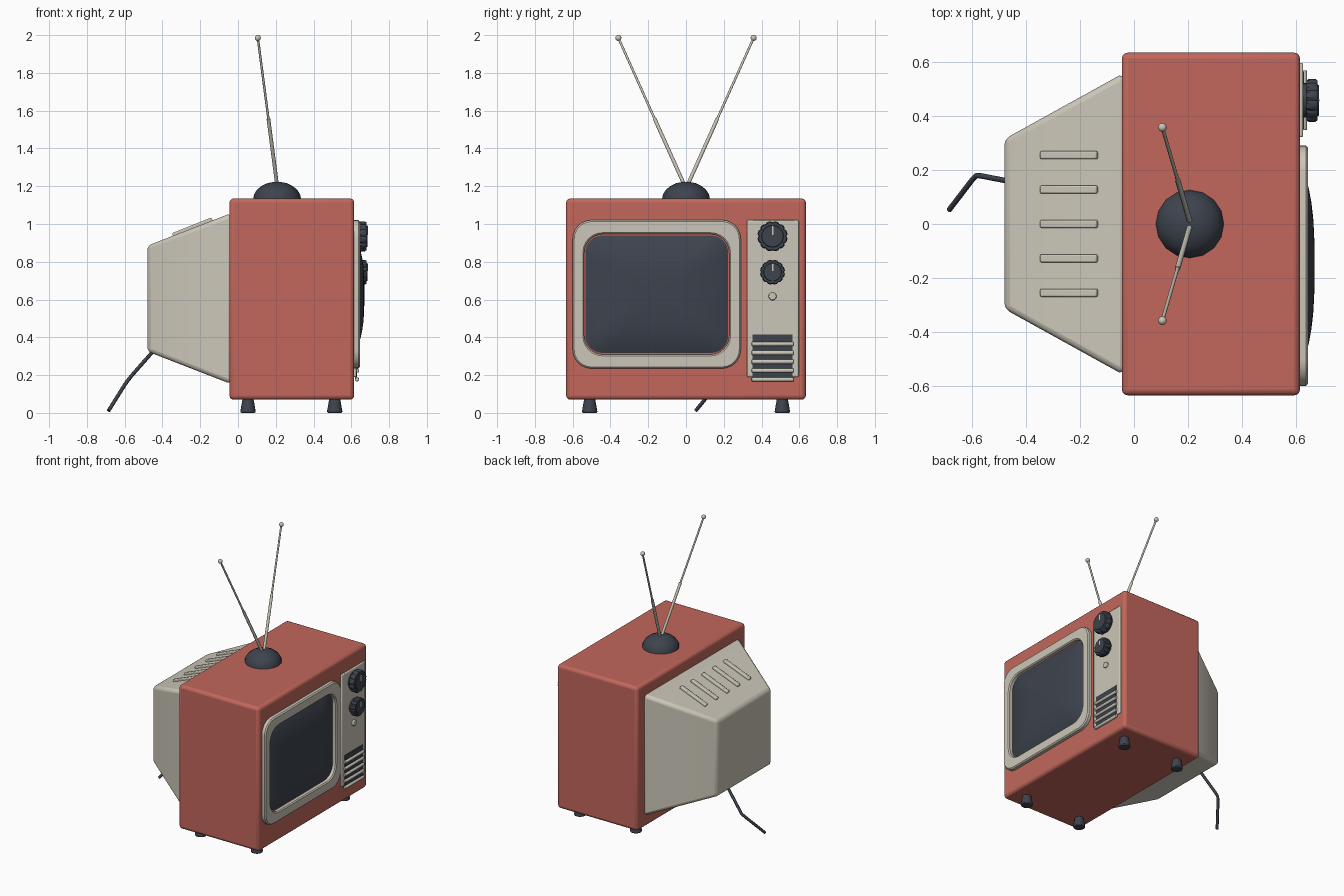
import bpy, bmesh, math
from mathutils import Vector

cube = bpy.data.objects.get("Cube")
if cube:
    bpy.data.objects.remove(cube, do_unlink=True)


def material(name, rgb, rough=0.6):
    m = bpy.data.materials.new(name)
    m.use_nodes = True
    m.diffuse_color = (*rgb, 1)
    bsdf = m.node_tree.nodes["Principled BSDF"]
    bsdf.inputs["Base Color"].default_value = (*rgb, 1)
    bsdf.inputs["Roughness"].default_value = rough
    return m


RED = material("brick red", (0.54, 0.135, 0.105))
CREAM = material("warm cream", (0.60, 0.565, 0.48))
DARK = material("dark slate", (0.047, 0.056, 0.075))


def finish(name, bm, mat, bevel=0, segments=2, angle=35):
    bmesh.ops.recalc_face_normals(bm, faces=bm.faces)
    mesh = bpy.data.meshes.new(name)
    bm.to_mesh(mesh)
    bm.free()
    mesh.materials.append(mat)
    ob = bpy.data.objects.new(name, mesh)
    bpy.context.collection.objects.link(ob)
    if bevel:
        mod = ob.modifiers.new("soft edges", "BEVEL")
        mod.width, mod.segments = bevel, segments
        mod.limit_method = "ANGLE"
    bpy.ops.object.select_all(action="DESELECT")
    ob.select_set(True)
    bpy.context.view_layer.objects.active = ob
    bpy.ops.object.shade_smooth_by_angle(angle=math.radians(angle))
    return ob


def loft(name, loops, mat, start_cap=True, end_cap=True, ring=False, **kw):
    """Skin a stack of equal-length point loops."""
    bm = bmesh.new()
    rows = [[bm.verts.new(p) for p in loop] for loop in loops]
    pairs = list(zip(rows, rows[1:])) + ([(rows[-1], rows[0])] if ring else [])
    for a, b in pairs:
        for i in range(len(a)):
            j = (i + 1) % len(a)
            bm.faces.new((a[i], a[j], b[j], b[i]))
    if start_cap and not ring:
        bm.faces.new(rows[0])
    if end_cap and not ring:
        bm.faces.new(rows[-1])
    return finish(name, bm, mat, **kw)


def rounded(x, cy, cz, hw, hh, r, steps=6):
    """Rounded rectangle in the plane at depth x."""
    pts = []
    for k, (sy, sz) in enumerate(((1, 1), (-1, 1), (-1, -1), (1, -1))):
        for i in range(steps + 1):
            a = math.pi / 2 * (k + i / steps)
            pts.append((x, cy + sy * (hw - r) + r * math.cos(a),
                        cz + sz * (hh - r) + r * math.sin(a)))
    return pts


def rect(x, hw, z0, z1):
    return [(x, -hw, z0), (x, hw, z0), (x, hw, z1), (x, -hw, z1)]


def box(name, lo, hi, mat, **kw):
    loops = [[(x, lo[1], lo[2]), (x, hi[1], lo[2]), (x, hi[1], hi[2]), (x, lo[1], hi[2])]
             for x in (lo[0], hi[0])]
    return loft(name, loops, mat, **kw)


def rod(name, a, b, r0, r1, mat, sides=12, **kw):
    a, b = Vector(a), Vector(b)
    q = (b - a).to_track_quat("Z", "Y")
    loops = []
    for c, r in ((a, r0), (b, r1)):
        loops.append([c + q @ Vector((r * math.cos(t), r * math.sin(t), 0))
                      for t in (math.tau * i / sides for i in range(sides))])
    return loft(name, loops, mat, **kw)


def ball(name, centre, r, mat, segs=16, rings=8):
    bm = bmesh.new()
    bmesh.ops.create_uvsphere(bm, u_segments=segs, v_segments=rings, radius=r)
    bmesh.ops.translate(bm, vec=centre, verts=bm.verts)
    return finish(name, bm, mat)


# Cabinet and tapered back housing
box("cabinet", (-0.045, -0.635, 0.07), (0.615, 0.635, 1.135), RED, bevel=0.022, segments=3)
loft("back_housing", [rect(-0.48, 0.315, 0.325, 0.885), rect(-0.055, 0.55, 0.16, 1.05),
                      rect(-0.03, 0.55, 0.16, 1.05)], CREAM, bevel=0.022, segments=3)

# Raised vent ribs on the sloping top of the housing
for i in range(5):
    rib = box("vent_rib_%d" % (i + 1), (-0.113, -0.015, -0.014), (0.113, 0.015, 0.014),
              CREAM, bevel=0.006)
    rib.location = (-0.24, (i - 2) * 0.1275, 0.98)
    rib.rotation_euler.y = -math.atan(0.4)

# Screen surround and bulging glass
CY, CZ = -0.155, 0.628
loft("screen_surround", [
    rounded(0.605, CY, CZ, 0.445, 0.393, 0.10),
    rounded(0.637, CY, CZ, 0.445, 0.393, 0.10),
    rounded(0.645, CY, CZ, 0.437, 0.385, 0.092),
    rounded(0.645, CY, CZ, 0.391, 0.326, 0.105),
    rounded(0.638, CY, CZ, 0.384, 0.319, 0.10),
    rounded(0.605, CY, CZ, 0.384, 0.319, 0.10)], CREAM, ring=True)
screen_loops = [rounded(0.605, CY, CZ, 0.378, 0.311, 0.09)]
for s in (1, 0.97, 0.92, 0.85, 0.75, 0.62, 0.47, 0.3, 0.12):
    screen_loops.append(rounded(0.620 + 0.049 * (1 - s ** 3), CY, CZ,
                                0.378 * s, 0.311 * s, 0.09 * s))
loft("screen_glass", screen_loops, DARK)

# Control panel
PY = 0.458
box("control_panel", (0.605, 0.322, 0.19), (0.627, 0.597, 1.02), CREAM, bevel=0.006)


def knob(name, z, r):
    """Fluted dial with a raised cap and a pointer."""
    n = 48
    loops = []
    for x, k in ((0.640, 0.95), (0.647, 1), (0.672, 1), (0.680, 0.93)):
        loop = []
        for i in range(n):
            rr = r * k * (0.92 if i % 4 == 0 else 1)
            a = math.tau * i / n
            loop.append((x, PY + rr * math.cos(a), z + rr * math.sin(a)))
        loops.append(loop)
    loft(name, loops, DARK)
    rod(name + "_shaft", (0.62, PY, z), (0.645, PY, z), r * 0.8, r * 0.8, DARK, sides=24)
    rod(name + "_cap", (0.675, PY, z), (0.685, PY, z), r * 0.76, r * 0.7, DARK, sides=32)
    box(name + "_pointer", (0.683, PY - 0.004, z + r * 0.1),
        (0.688, PY + 0.004, z + r * 0.68), CREAM)


knob("channel_knob", 0.935, 0.080)
knob("volume_knob", 0.745, 0.066)
rod("power_button", (0.62, PY, 0.617), (0.641, PY, 0.617), 0.022, 0.020, CREAM,
    sides=20, bevel=0.004)

# Speaker grille: dark backing with round slats
box("grille_backing", (0.62, 0.352, 0.185), (0.630, 0.565, 0.415), DARK)
for i in range(5):
    z = 0.177 + i * 0.047
    rod("grille_slat_%d" % (i + 1), (0.630, 0.348, z), (0.630, 0.569, z), 0.012, 0.012,
        CREAM, sides=10, bevel=0.003)

# Feet
for x in (0.053, 0.512):
    for y in (-0.51, 0.51):
        rod("foot", (x, y, 0), (x, y, 0.08), 0.042, 0.028, DARK, sides=20, bevel=0.008)

# Antenna base dome
dome = []
for i in range(6):
    t = math.radians(82) * i / 5
    r, z = 0.127 * math.cos(t), 1.13 + 0.094 * math.sin(t)
    dome.append([(0.207 + r * math.cos(math.tau * k / 16), r * math.sin(math.tau * k / 16), z)
                 for k in range(16)])
loft("antenna_base", dome, DARK)

# Telescopic antennas
for side, label in ((1, "left"), (-1, "right")):
    low = Vector((0.207, side * 0.008, 1.205))
    tip = Vector((0.105, side * 0.358, 1.985))
    joints = [low.lerp(tip, t) for t in (0, 0.45, 1)]
    rod(label + "_antenna_lower", joints[0], joints[1], 0.010, 0.010, CREAM)
    rod(label + "_antenna_upper", joints[1], joints[2], 0.0065, 0.0065, CREAM)
    ball(label + "_antenna_tip", tip, 0.016, CREAM)

# Power cord
curve = bpy.data.curves.new("power_cord", "CURVE")
curve.dimensions = "3D"
curve.bevel_depth, curve.bevel_resolution = 0.010, 2
curve.use_fill_caps = True
path = [(-0.42, 0.15, 0.36), (-0.565, 0.178, 0.195), (-0.583, 0.18, 0.172),
        (-0.60, 0.163, 0.148), (-0.685, 0.052, 0.012)]
spline = curve.splines.new("POLY")
spline.points.add(len(path) - 1)
for p, co in zip(spline.points, path):
    p.co = (*co, 1)
    p.radius = 1
curve.materials.append(DARK)
bpy.context.collection.objects.link(bpy.data.objects.new("power_cord", curve))
